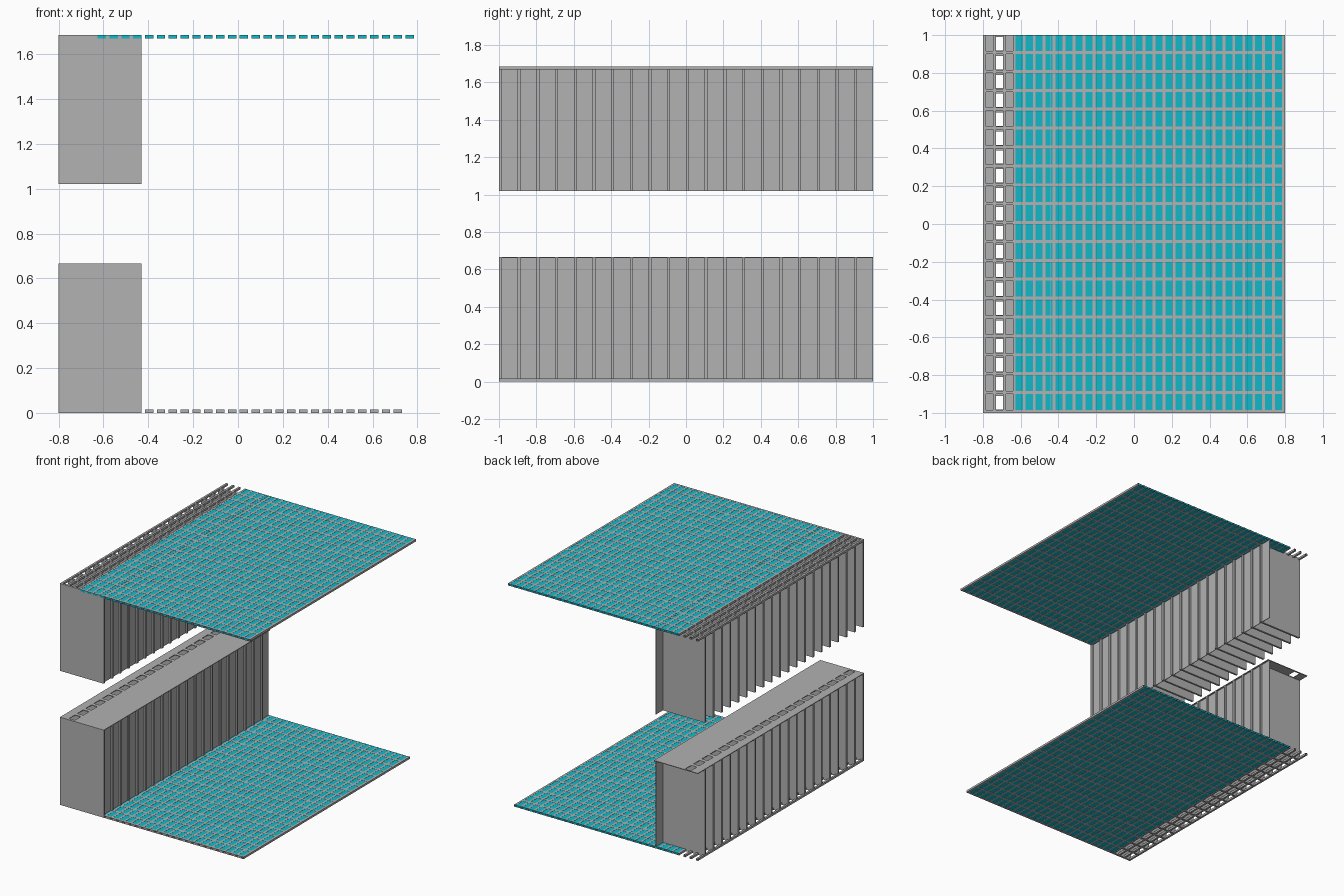
import bpy
import bmesh

cube = bpy.data.objects.get("Cube")
if cube:
    bpy.data.objects.remove(cube, do_unlink=True)


def make_material(name, rgb):
    mat = bpy.data.materials.new(name)
    mat.use_nodes = True
    color = (*rgb, 1.0)
    mat.diffuse_color = color
    mat.node_tree.nodes["Principled BSDF"].inputs["Base Color"].default_value = color
    return mat


GREY = make_material("grey metal", (0.445, 0.445, 0.445))
CYAN = make_material("cyan panel", (0.006, 0.485, 0.597))

# Shared layout
ROWS = 20
ROW = 2.0 / ROWS
BAR = 0.0155
COLUMNS = 30
OPEN_COLUMNS = 3
COLUMN = (1.6 - BAR) / COLUMNS
LEFT, FACE = -0.8, -0.43
TOP = 1.685
row_starts = [-1 + ROW * i for i in range(ROWS)]


def add_box(bm, x, y, z, open_ends=False):
    """Box from (min, max) pairs, optionally a tube open along y."""
    v = [bm.verts.new((a, b, c)) for a in x for b in y for c in z]
    quads = [(0, 1, 3, 2), (4, 6, 7, 5), (0, 2, 6, 4), (1, 5, 7, 3)]
    if not open_ends:
        quads += [(0, 4, 5, 1), (2, 3, 7, 6)]
    for quad in quads:
        bm.faces.new([v[i] for i in quad])


def finish(name, bm, *mats):
    bm.normal_update()
    mesh = bpy.data.meshes.new(name)
    bm.to_mesh(mesh)
    bm.free()
    for mat in mats:
        mesh.materials.append(mat)
    obj = bpy.data.objects.new(name, mesh)
    bpy.context.collection.objects.link(obj)
    return obj


def build_grid(name, z, columns, painted_front):
    """Lattice of long hollow bars and short cross bars, filled with tiles."""
    height = (z, z + BAR)

    long_bars = bmesh.new()
    for c in range(columns + 1):
        x = LEFT + c * COLUMN
        add_box(long_bars, (x, x + BAR), (-1, 1), height, open_ends=True)
    finish(name + "_long_bars", long_bars, GREY)

    cross_bars, tiles = bmesh.new(), bmesh.new()
    for c in range(columns):
        x = (LEFT + c * COLUMN + BAR, LEFT + (c + 1) * COLUMN)
        for y in row_starts:
            add_box(cross_bars, x, (y, y + BAR), height)
            if c >= OPEN_COLUMNS:
                add_box(tiles, x, (y + BAR, y + ROW), (z + 0.001, z + BAR - 0.001))
    # The outermost front edge can carry the tile colour
    if painted_front:
        cross_bars.normal_update()
        for face in cross_bars.faces:
            center = face.calc_center_median()
            if face.normal.y < -0.9 and center.y < -0.999 and center.x > -0.63:
                face.material_index = 1
    finish(name + "_cross_bars", cross_bars, GREY, CYAN)
    finish(name + "_tiles", tiles, CYAN)


def build_cabinet(name, z):
    """Row of full-depth dividers closed by slightly recessed panels."""
    dividers, panels = bmesh.new(), bmesh.new()
    for y in row_starts:
        add_box(dividers, (LEFT, FACE), (y, y + BAR), z)
        add_box(panels, (FACE - 0.016, FACE - 0.012), (y + BAR, y + ROW), z)
    finish(name + "_dividers", dividers, GREY)
    finish(name + "_panels", panels, GREY)


build_grid("floor", 0, COLUMNS - 1, False)
build_grid("ceiling", TOP - BAR, COLUMNS, True)
build_cabinet("lower_cabinet", (0, 0.664))
build_cabinet("upper_cabinet", (1.02, TOP))

# Top plate of the lower cabinet with one slot per bay
plate = bmesh.new()
plate_z = (0.662, 0.667)
slot_x = (-0.736, -0.686)
add_box(plate, (LEFT, slot_x[0]), (-1, 1), plate_z)
add_box(plate, (slot_x[1], FACE), (-1, 1), plate_z)
for y in row_starts:
    add_box(plate, slot_x, (y, y + 0.019), plate_z)
    add_box(plate, slot_x, (y + 0.09, y + ROW), plate_z)
finish("lower_cabinet_top", plate, GREY)
